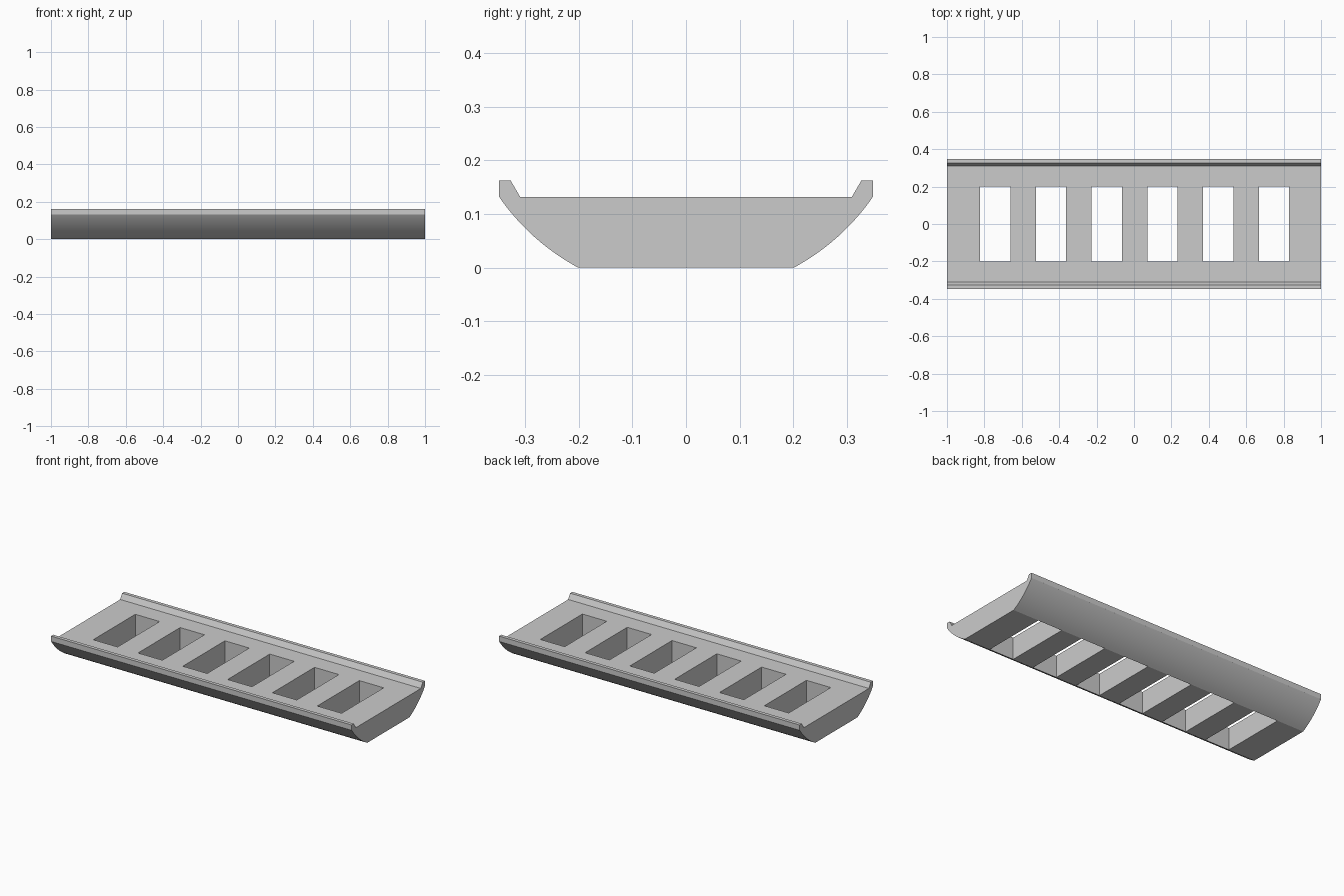
import bpy, bmesh, math

if "Cube" in bpy.data.objects:
    bpy.data.objects.remove(bpy.data.objects["Cube"])

# Main dimensions
BASE, SIDE = 0.201, 0.348      # half widths of the flat bottom and the deck
DECK, RIM = 0.132, 0.163       # heights of the deck and the lip
ARC_Z, ARC_R = 0.373, 0.4235   # circle that rounds both lower flanks
STEPS = 16

grey = bpy.data.materials.new("plain grey")
grey.use_nodes = True
colour = (0.6, 0.6, 0.6, 1)
grey.diffuse_color = colour
grey.node_tree.nodes["Principled BSDF"].inputs["Base Color"].default_value = colour


def finish(bm, name):
    bmesh.ops.recalc_face_normals(bm, faces=bm.faces)
    mesh = bpy.data.meshes.new(name)
    bm.to_mesh(mesh)
    bm.free()
    mesh.materials.append(grey)
    obj = bpy.data.objects.new(name, mesh)
    bpy.context.collection.objects.link(obj)
    return obj


# Half profile: rounded flank, then upright lip with a sloped inner face
a0, a1 = math.asin(BASE / ARC_R), math.asin(SIDE / ARC_R)
half = [(BASE, 0)]
for i in range(1, STEPS):
    a = a0 + (a1 - a0) * i / STEPS
    half.append((ARC_R * math.sin(a), ARC_Z - ARC_R * math.cos(a)))
half += [(SIDE, DECK), (SIDE, RIM), (0.327, RIM), (0.309, DECK)]
profile = half + [(-y, z) for y, z in reversed(half)]

# Tray body: profile swept along x
bm = bmesh.new()
face = bm.faces.new([bm.verts.new((-1, y, z)) for y, z in profile])
swept = bmesh.ops.extrude_face_region(bm, geom=[face])["geom"]
bmesh.ops.translate(bm, vec=(2, 0, 0),
                    verts=[v for v in swept if isinstance(v, bmesh.types.BMVert)])
tray = finish(bm, "slotted_tray")

# Six rectangular through slots
bm = bmesh.new()
for i in range(6):
    box = bmesh.ops.create_cube(bm, size=1)["verts"]
    bmesh.ops.scale(bm, vec=(0.162, 0.4, 1), verts=box)
    bmesh.ops.translate(bm, vec=(0.003 + 0.298 * (i - 2.5), 0, 0), verts=box)
cutter = finish(bm, "slot_cutter")
cutter.hide_render = True

cut = tray.modifiers.new("slots", "BOOLEAN")
cut.operation = "DIFFERENCE"
cut.solver = "EXACT"
cut.object = cutter
bpy.context.view_layer.objects.active = tray
tray.select_set(True)
bpy.ops.object.modifier_apply(modifier=cut.name)
bpy.data.objects.remove(cutter)

# Smooth flanks, crisp edges elsewhere
bpy.ops.object.shade_smooth_by_angle(angle=math.radians(15))
